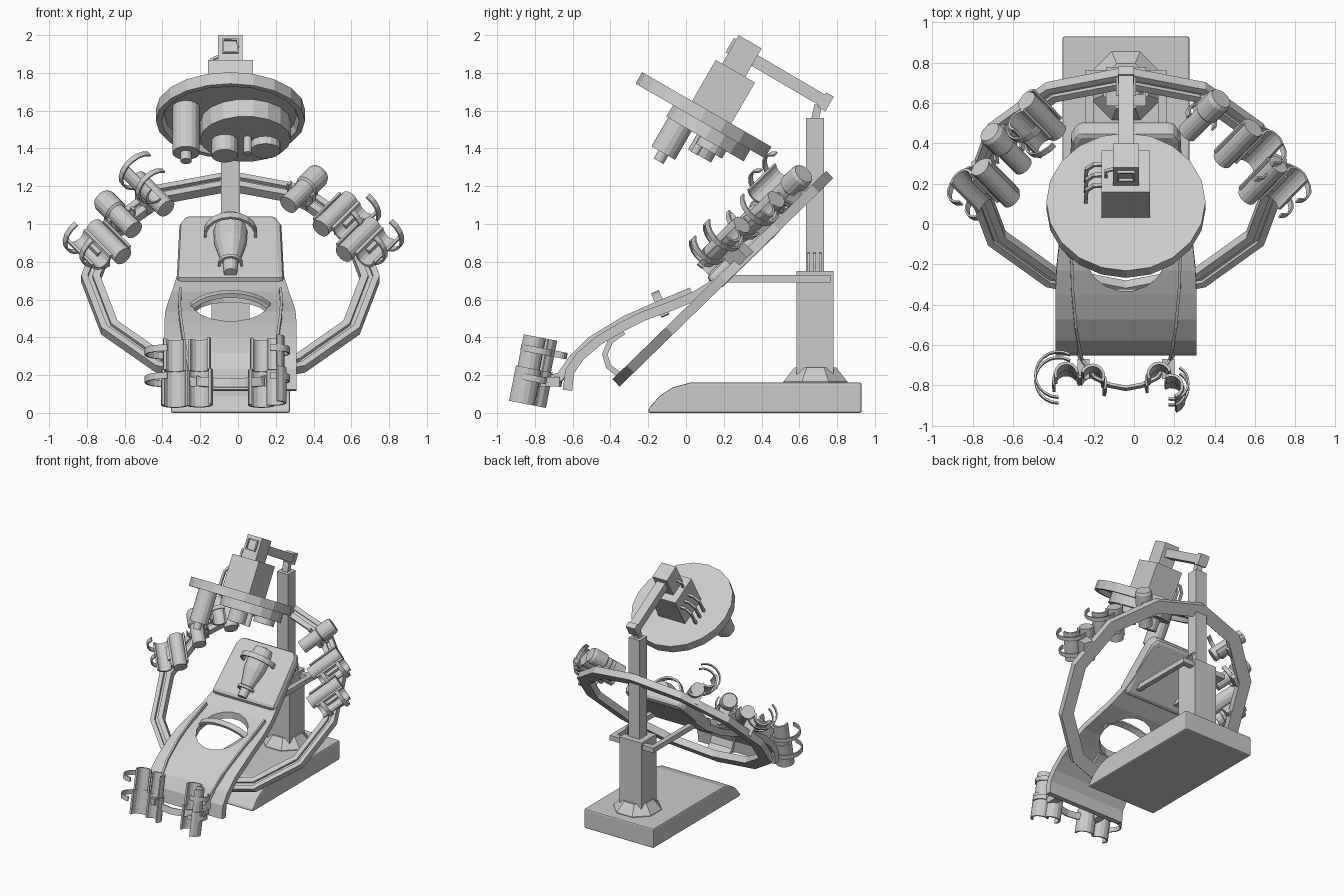
import bpy, bmesh
from math import sin, cos, pi, radians
from mathutils import Matrix, Vector

if "Cube" in bpy.data.objects:
    bpy.data.objects.remove(bpy.data.objects["Cube"])

I = Matrix.Identity(4)
T = Matrix.Translation


def rot(deg, axis):
    return Matrix.Rotation(radians(deg), 4, axis)


def frame(origin, y_axis):
    x, y = Vector((1, 0, 0)), Vector(y_axis).normalized()
    return T(origin) @ Matrix((x, y, x.cross(y))).transposed().to_4x4()


def finish(name, bm, M=I, bevel=0):
    # everything is modelled about x = 0, then shifted onto the model axis
    bmesh.ops.remove_doubles(bm, verts=bm.verts, dist=1e-5)
    bmesh.ops.recalc_face_normals(bm, faces=bm.faces)
    me = bpy.data.meshes.new(name)
    bm.transform(T((-0.04, 0, 0)) @ M)
    bm.to_mesh(me)
    bm.free()
    ob = bpy.data.objects.new(name, me)
    bpy.context.collection.objects.link(ob)
    if bevel:
        b = ob.modifiers.new("bevel", 'BEVEL')
        b.width, b.segments = bevel, 2
    return ob


def box(name, lo, hi, M=I, bevel=0):
    bm = bmesh.new()
    bmesh.ops.create_cube(bm, size=1)
    for v in bm.verts:
        v.co = [a + (c + 0.5) * (b - a) for a, b, c in zip(lo, hi, v.co)]
    return finish(name, bm, M, bevel)


def prism(name, pts, depth, bevel=0, M=I):
    bm = bmesh.new()
    f = bm.faces.new([bm.verts.new(p) for p in pts])
    r = bmesh.ops.extrude_face_region(bm, geom=[f])
    vs = [g for g in r['geom'] if isinstance(g, bmesh.types.BMVert)]
    bmesh.ops.translate(bm, verts=vs, vec=depth)
    return finish(name, bm, M, bevel)


def lathe(name, prof, n, M=I, closed=False):
    bm = bmesh.new()
    rings = [[bm.verts.new((r * cos(2 * pi * i / n), r * sin(2 * pi * i / n), z))
              for r, z in prof] for i in range(n)]
    k = len(prof)
    for i in range(n):
        a, b = rings[i], rings[(i + 1) % n]
        for j in range(k if closed else k - 1):
            bm.faces.new((a[j], b[j], b[(j + 1) % k], a[(j + 1) % k]))
    return finish(name, bm, M)


def cyl(name, r, a, b, M=I, n=16):
    return lathe(name, [(0, a), (r, a), (r, b), (0, b)], n, M)


def sweep(name, path, up, w, h, M=I):
    # rectangular section: h along up, w across
    bm, rows = bmesh.new(), []
    path, up = [Vector(p) for p in path], Vector(up)
    for i, p in enumerate(path):
        t = (path[min(i + 1, len(path) - 1)] - path[max(i - 1, 0)]).normalized()
        s = t.cross(up).normalized()
        u = s.cross(t) * (h[i] if isinstance(h, list) else h) / 2
        s = s * w / 2
        rows.append([bm.verts.new(c) for c in (p + s + u, p + s - u, p - s - u, p - s + u)])
    for a, b in zip(rows, rows[1:]):
        for j in range(4):
            bm.faces.new((a[j], a[(j + 1) % 4], b[(j + 1) % 4], b[j]))
    bm.faces.new(rows[0])
    bm.faces.new(rows[-1][::-1])
    return finish(name, bm, M)


def arc(name, r, a0, a1, thick, height, M=I, n=10):
    angs = [radians(a0 + (a1 - a0) * i / n) for i in range(n + 1)]
    return sweep(name, [(r * cos(a), r * sin(a), 0) for a in angs], (0, 0, 1), thick, height, M)


# base, column and pole
prism("base", [(-0.315, y, z) for y, z in ((-0.2, 0), (0.93, 0), (0.93, 0.16), (0.02, 0.16),
      (-0.07, 0.135), (-0.14, 0.09), (-0.2, 0.02))], (0.63, 0, 0), 0.01)
lathe("column_flange", [(0, 0.15), (0.184, 0.15), (0.184, 0.165), (0.12, 0.24), (0, 0.24)], 8,
      T((0, 0.685, 0)) @ rot(22.5, 'Z'))
box("column", (-0.1, 0.585, 0.16), (0.1, 0.78, 0.75))
box("pole", (-0.05, 0.635, 0.75), (0.05, 0.73, 1.56))
for y in (0.65, 0.68, 0.71):
    sweep("column_cable", [(0.03, y, 0.85), (0.06, y, 0.84), (0.08, y, 0.8), (0.08, y, 0.74)],
          (0, 1, 0), 0.014, 0.014)

# frame carrying the bed
box("frame_rear_bar", (-0.2, 0.72, 0.69), (0.2, 0.765, 0.73))
for s in (-1, 1):
    box("frame_side_bar", (s * 0.18 - 0.02, 0.2, 0.69), (s * 0.18 + 0.02, 0.765, 0.73))

# lamp boom
sweep("boom_neck", [(0, 0.68, 1.54), (0, 0.70, 1.63)], (1, 0, 0), 0.04, 0.05)
sweep("boom_arm", [(0, 0.33, 1.885), (0, 0.74, 1.645)], (1, 0, 0), 0.065, 0.075)
sweep("boom_joint", [(0, 0.72, 1.658), (0, 0.76, 1.635)], (1, 0, 0), 0.09, 0.08)

# lamp head: local x, y across the disc, z along its axis
L = frame((0, 0.0925, 1.576), (0, 0.866, -0.5))
lathe("lamp_disc", [(0, 0.035), (0.395, 0.035), (0.395, -0.035), (0.365, -0.035),
                    (0.35, 0.0), (0, 0.0)], 20, L)
box("lamp_housing", (-0.12, -0.09, 0.03), (0.12, 0.15, 0.286), L)
box("lamp_knuckle", (-0.065, -0.05, 0.28), (0.065, 0.09, 0.46), L)
arc("lamp_knuckle_socket", 0.055, 45, 405, 0.012, 0.02,
    L @ T((0, -0.055, 0.39)) @ rot(90, 'X'), 4)
for u in (0.0, 0.06, 0.12):
    sweep("lamp_cable", [(-0.11, u, 0.2), (-0.16, u, 0.195), (-0.195, u, 0.15), (-0.2, u, 0.03)],
          (0, 1, 0), 0.018, 0.018, L)
sweep("knuckle_cable", [(-0.06, 0, 0.36), (-0.1, 0, 0.34), (-0.1, 0, 0.28)], (0, 1, 0), 0.015, 0.015, L)
cyl("lamp_plate", 0.24, -0.105, 0.01, L @ T((0.08, 0.07, 0)), 18)
for name, x, u, r, z0 in (("long_lamp", -0.235, -0.084, 0.072, -0.28), ("long_lamp_tip", -0.235, -0.084, 0.03, -0.33),
                          ("mid_lamp", -0.03, 0.09, 0.07, -0.197), ("lamp_pin", 0.09, 0.06, 0.022, -0.2),
                          ("wide_lamp", 0.185, 0.12, 0.08, -0.15)):
    cyl(name, r, z0, 0.01, L @ T((x, u, 0)))

# tilted twelve-sided track with a groove
R = frame((0, 0.195, 0.71), (0, 0.716, 0.698))
lathe("track_ring", [(0.79, -0.027), (0.79, 0.027), (0.755, 0.027), (0.755, 0.008), (0.73, 0.008),
                     (0.73, 0.027), (0.69, 0.027), (0.69, -0.027)], 12, R, True)

# bed: curved panel with an oval opening
bed = sweep("bed_panel", [(0, 0.46, 0.96), (0, 0.28, 0.785), (0, 0.18, 0.70), (0, 0.05, 0.62), (0, -0.08, 0.565),
                          (0, -0.22, 0.515), (0, -0.34, 0.455), (0, -0.46, 0.385), (0, -0.56, 0.30),
                          (0, -0.615, 0.22), (0, -0.628, 0.12)], (1, 0, 0), 0.05,
            [0.48, 0.54, 0.57, 0.62, 0.66, 0.69, 0.7, 0.7, 0.7, 0.7, 0.7])
cut = cyl("opening_cutter", 0.2, 0.2, 1.0, T((0, -0.15, 0)) @ Matrix.Diagonal((1, 0.92, 1, 1)), 18)
cut.hide_render = True
m = bed.modifiers.new("opening", 'BOOLEAN')
m.operation, m.object, m.solver = 'DIFFERENCE', cut, 'EXACT'
bpy.context.view_layer.objects.active = bed
bpy.ops.object.modifier_apply(modifier="opening")
bpy.data.objects.remove(cut)

# padded headrest and the mask on it
prism("headrest", [(-0.285, -0.06, -0.03), (0.285, -0.06, -0.03), (0.27, 0.36, -0.03), (0.24, 0.42, -0.03),
                   (-0.24, 0.42, -0.03), (-0.27, 0.36, -0.03)], (0, 0, 0.1), 0.03, R)
A = R @ T((0, -0.02, 0.08)) @ rot(-90, 'X')
lathe("mask", [(0, -0.02), (0.035, -0.02), (0.04, 0.06), (0.05, 0.07), (0.085, 0.2),
               (0.09, 0.3), (0.07, 0.38), (0, 0.4)], 14, A)
arc("mask_band", 0.135, -190, 10, 0.015, 0.04, A @ T((0, 0, 0.28)))
arc("mask_strap", 0.06, -190, 10, 0.012, 0.02, A @ T((0, 0, 0.05)))

# waist hoop, bed rails joined by a foot bar, link to the track
d, w = Vector((0, -0.4, 0.92)), Vector((0, 0.92, 0.4))
sweep("waist_hoop", [Vector((0.225 * cos(a), -0.11, 0.515)) + d * 0.125 * sin(a)
                     for a in [pi * i / 12 for i in range(13)]], w, 0.025, 0.045)
half = [(0.265, 0.03, 0.64), (0.27, -0.15, 0.565), (0.265, -0.32, 0.49), (0.25, -0.5, 0.38), (0.235, -0.6, 0.28),
        (0.225, -0.665, 0.19), (0.16, -0.76, 0.165), (0.08, -0.80, 0.16), (0, -0.815, 0.16)]
sweep("bed_rail", half + [(-x, y, z) for x, y, z in half[-2::-1]], (0, 0.3, 1), 0.014, 0.05)
sweep("track_link", [(0, -0.33, 0.43), (0, -0.4, 0.38), (0, -0.43, 0.31), (0, -0.41, 0.245), (0, -0.35, 0.2)],
      (1, 0, 0), 0.03, 0.2)

# arm holders along the track: clamp barrels, some with open shells
# (angle round the track, height above it, roll, has shells)
for ang, lift, roll, shells in ((-38, 0.14, 60, 1), (-58, 0.12, 0, 0), (-80, 0.15, 0, 1),
                                (34, 0.10, 0, 0), (59, 0.12, 0, 1), (79, 0.15, 0, 1)):
    s = 1 if ang > 0 else -1
    a, r = radians(ang), 0.745 if ang > 70 else 0.71
    U = R @ T((r * sin(a), r * cos(a), lift)) @ rot(-35 * s, 'Z')
    B = U @ rot(-90, 'X') @ rot(roll, 'Z')     # barrel axis = local z, open side = -y
    box("holder_mount", (-0.04, -0.05, -lift - 0.01), (0.04, 0.06, -0.02), U)
    if shells:
        for side in (-1, 1):
            arc("arm_shell", 0.058, 0, 180, 0.014, 0.24, B @ T((side * 0.062, 0, 0.0)), 8)
        cyl("holder_barrel", 0.052, -0.15, 0.12, B @ T((-s * 0.055, 0.015, 0)))
        for br, z in ((0.11, 0.08), (0.1, -0.06)):
            arc("arm_band", br, -70, 180, 0.01, 0.03,
                B @ T((s * 0.05, -0.02, z)) @ Matrix.Diagonal((s, 1, 1, 1)), 12)
    else:
        lathe("holder_barrel", [(0, -0.16), (0.052, -0.16), (0.052, 0.0), (0.064, 0.01),
                                (0.064, 0.11), (0.055, 0.13), (0, 0.13)], 16, B)
        arc("arm_band", 0.08, -20, 200, 0.012, 0.03, B @ T((0, 0, -0.04)))

# leg holders at the foot: two-part open shells, outer right one turned inward
F = T((0, -0.81, 0.05)) @ rot(-11, 'X')
for x, y, turn in ((-0.295, 0, 15), (-0.165, -0.01, -25), (0.165, 0.0, 20), (0.225, -0.06, -65)):
    S = F @ T((x, y, 0)) @ rot(turn, 'Z')
    arc("calf_shell", 0.065, -5, 185, 0.014, 0.19, S @ T((0, 0, 0.085)), 8)
    arc("thigh_shell", 0.055, -5, 185, 0.014, 0.17, S @ T((0, 0, 0.265)), 8)
for s in (-1, 1):
    box("leg_mount", (s * 0.21 - 0.03, -0.77, 0.14), (s * 0.21 + 0.03, -0.67, 0.19))
for z in (0.13, 0.28):
    arc("leg_band", 0.115, 60, 270, 0.01, 0.035, F @ T((-0.335, 0.01, z)), 12)
    arc("leg_band", 0.085, -100, 60, 0.01, 0.035, F @ T((0.225, -0.03, z)), 10)
